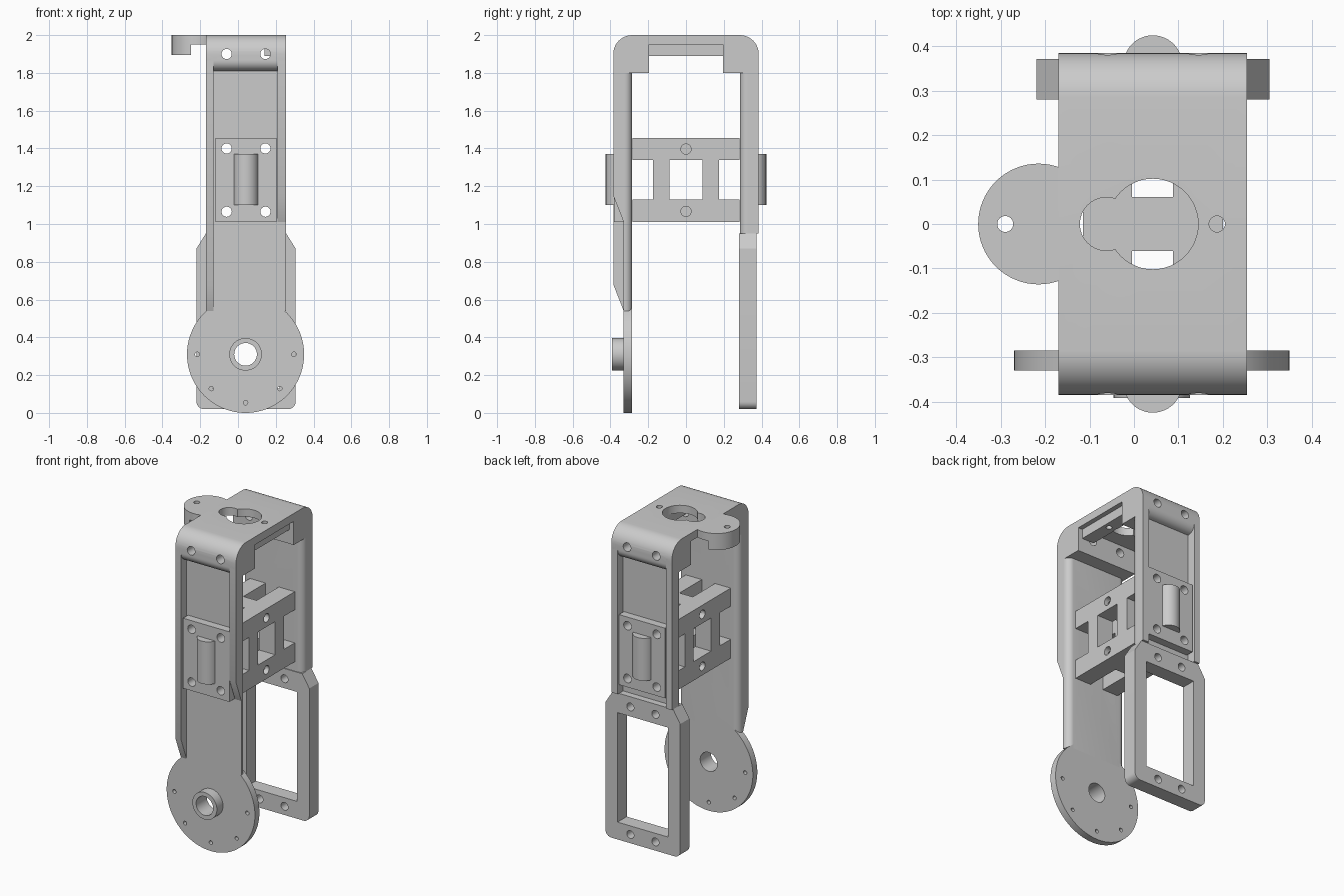
import bpy, bmesh
from math import sin, cos, radians, pi
from mathutils import Vector

if "Cube" in bpy.data.objects:
    bpy.data.objects.remove(bpy.data.objects["Cube"])

PLACE = {'x': lambda u, v, w: (w, u, v),   # profile in y,z
         'y': lambda u, v, w: (u, w, v),   # profile in x,z
         'z': lambda u, v, w: (u, v, w)}   # profile in x,y


def solid(name, profiles):
    """Extrude each (points, axis, start, end) into one mesh object."""
    bm = bmesh.new()
    for pts, axis, a, b in profiles:
        f = PLACE[axis]
        lo = [bm.verts.new(f(u, v, a)) for u, v in pts]
        hi = [bm.verts.new(f(u, v, b)) for u, v in pts]
        bm.faces.new(lo)
        bm.faces.new(hi)
        n = len(pts)
        for i in range(n):
            j = (i + 1) % n
            bm.faces.new((lo[i], lo[j], hi[j], hi[i]))
    bmesh.ops.recalc_face_normals(bm, faces=bm.faces)
    me = bpy.data.meshes.new(name)
    bm.to_mesh(me)
    bm.free()
    ob = bpy.data.objects.new(name, me)
    bpy.context.collection.objects.link(ob)
    return ob


def arc(cu, cv, r, a0, a1, n=10):
    return [(cu + r * cos(radians(a0 + (a1 - a0) * i / n)),
             cv + r * sin(radians(a0 + (a1 - a0) * i / n))) for i in range(n + 1)]


def circle(cu, cv, r, n=32):
    return arc(cu, cv, r, 0, 360, n)[:-1]


def rect(u0, u1, v0, v1):
    return [(u0, v0), (u1, v0), (u1, v1), (u0, v1)]


def cutter(name, profiles):
    ob = solid(name, profiles)
    ob.hide_render = True
    return ob


def cut(ob, *tools):
    bpy.context.view_layer.objects.active = ob
    for t in tools:
        m = ob.modifiers.new("cut", 'BOOLEAN')
        m.operation, m.solver, m.object = 'DIFFERENCE', 'EXACT', t
        bpy.ops.object.modifier_apply(modifier=m.name)
    return ob


X0, X1, CX = -0.17, 0.255, 0.0425

# Screw holes running front to back
screws = cutter("screw_cutter", [(circle(x, z, 0.027, 24), 'y', -0.5, 0.5)
                                 for x in (-0.06, 0.145) for z in (1.065, 1.4, 1.9)])
tools = [screws]

# Head: rounded bridge with screw blocks in both corners
half = [(0.195, 1.95), (0.195, 1.8), (0.33, 1.8)]
half += arc(0.33, 1.865, 0.055, -90, 0) + arc(0.285, 1.9, 0.1, 0, 90)
head = solid("top_bridge", [(half + [(-y, z) for y, z in reversed(half)], 'x', X0, X1)])
bore = cutter("bore_cutter", [(circle(0.0425, 0, 0.102, 48), 'z', 1.8, 2.1)])
bore2 = cutter("side_bore_cutter", [(circle(-0.062, 0, 0.06), 'z', 1.8, 2.1)])
pins = cutter("pin_cutter", [(circle(x, 0, 0.018, 24), 'z', 1.8, 2.1) for x in (-0.29, 0.187)])
tools += [bore, bore2, pins]
cut(head, screws, bore, bore2, pins)
rib = cut(solid("top_rib", [(rect(0.14, 0.225, -0.195, 0.195), 'z', 1.89, 1.95)]), pins, bore)

# Round ear with its thicker tip
ear = solid("top_ear", [(circle(-0.215, 0, 0.136, 64), 'z', 1.895, 2.0)])
step = cutter("ear_step_cutter", [(rect(-0.25, 0.0, -0.2, 0.2), 'z', 1.8, 1.95)])
trim = cutter("ear_trim_cutter", [(rect(X0, 0.0, -0.2, 0.2), 'z', 1.8, 2.1)])
tools += [step, trim]
cut(ear, step, trim, pins)

# Side arms: panel with rounded inner edges, raised rims, pad and half-round boss
for s, side, bottom in ((-1, "front", 0.54), (1, "back", 0.95)):
    prof = [(X0, 0.33)] + arc(X0 + 0.04, 0.325, 0.04, 180, 270) \
        + arc(X1 - 0.04, 0.325, 0.04, 270, 360) + [(X1, 0.33)]
    panel = solid(side + "_arm_panel", [([(x, s * y) for x, y in prof], 'z', bottom, 1.81)])
    cut(panel, screws)
    for x0, x1, low, tag in ((X0, -0.13, bottom, "left"), (0.21, X1, 1.01, "right")):
        if s > 0:
            rim = rect(0.33, 0.385, 0.95, 1.9)
        else:
            rim = [(-0.33, low), (-0.33, 1.9), (-0.385, 1.9), (-0.385, low + 0.14)]
        solid(f"{side}_{tag}_rim", [(rim, 'x', x0, x1)])
    pad = solid(side + "_pad", [(rect(-0.12, 0.205, 1.01, 1.455), 'y',
                                 *sorted((s * 0.33, s * 0.38)))])
    cut(pad, screws)
    boss = arc(CX, 0.359, 0.066, 0, 180, 24)
    solid(side + "_boss", [([(x, s * y) for x, y in boss], 'z', 1.1, 1.37)])

# Inner cage between the arms
cage = solid("inner_cage", [(rect(-0.115, 0.2, -0.284, 0.284), 'z', 1.01, 1.455)])
windows = cutter("cage_window_cutter", [(rect(a, b, 1.13, 1.34), 'x', -0.4, 0.4)
                 for a, b in ((-0.3, -0.175), (-0.087, 0.087), (0.175, 0.3))])
slots = cutter("cage_slot_cutter", [(rect(-0.005, 0.088, a, b), 'z', 0.9, 1.6)
               for a, b in ((-0.3, -0.061), (0.061, 0.3))])
side_holes = cutter("cage_hole_cutter", [(circle(0, z, 0.027, 24), 'x', a, b)
                    for z in (1.067, 1.397) for a, b in ((-0.3, -0.01), (0.095, 0.4))])
tools += [windows, slots, side_holes]
cut(cage, windows, slots, screws, side_holes)

# Front pivot disc with hub ring
disc = solid("pivot_disc", [(circle(0.04, 0.31, 0.31, 96), 'y', -0.33, -0.285)])
hub = solid("pivot_hub", [(circle(0.04, 0.31, 0.086, 48), 'y', -0.392, -0.33)])
axle = cutter("axle_cutter", [(circle(0.04, 0.31, 0.06, 48), 'y', -0.5, -0.2)])
dots = cutter("disc_hole_cutter", [(circle(0.04 + 0.256 * cos(a), 0.31 + 0.256 * sin(a), 0.012, 16),
                                    'y', -0.5, -0.2) for a in [pi + i * pi / 4 for i in range(5)]])
tools += [axle, dots]
cut(disc, axle, dots)
cut(hub, axle)

# Rear lower frame
outline = arc(-0.18, 0.06, 0.04, 180, 270, 6) + arc(0.265, 0.06, 0.04, 270, 360, 6) \
    + [(0.305, 0.87), (X1, 0.95), (X0, 0.95), (-0.22, 0.87)]
frame = solid("rear_lower_frame", [(outline, 'y', 0.28, 0.372)])
opening = cutter("frame_opening_cutter", [(rect(-0.135, 0.22, 0.13, 0.825), 'y', 0.2, 0.5)])
frame_holes = cutter("frame_hole_cutter", [(circle(CX + d, z, 0.025, 24), 'y', 0.2, 0.5)
                     for d in (-0.088, 0.088) for z in (0.075, 0.885)])
tools += [opening, frame_holes]
cut(frame, opening, frame_holes)

# Remove cutters and smooth the curved faces
for t in tools:
    bpy.data.objects.remove(t)
for ob in bpy.context.collection.objects:
    ob.select_set(True)
    bpy.context.view_layer.objects.active = ob
bpy.ops.object.shade_smooth_by_angle(angle=radians(30))
